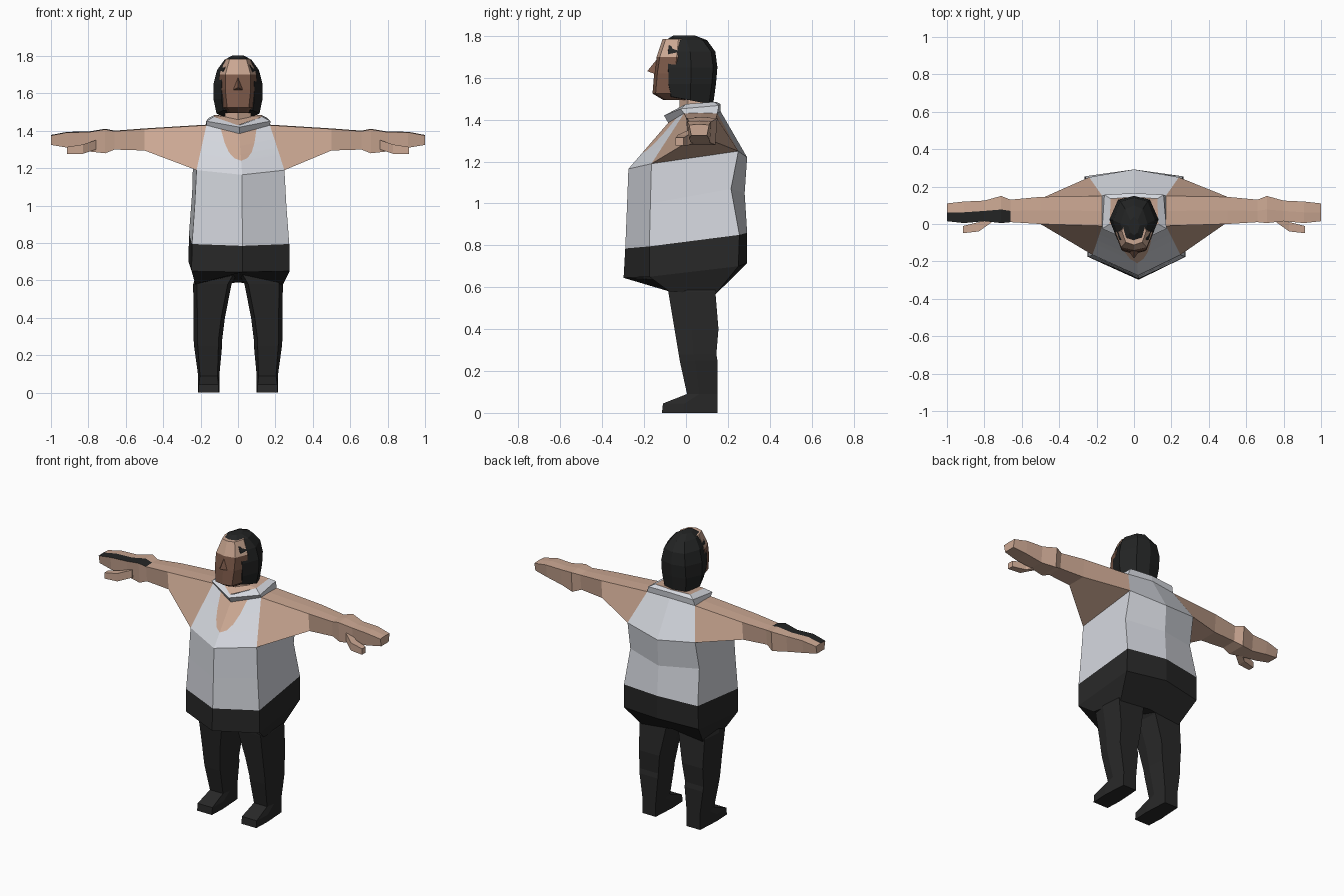
import bpy, bmesh
from mathutils import Vector

if "Cube" in bpy.data.objects:
    bpy.data.objects.remove(bpy.data.objects["Cube"])


def material(name, rgb):
    m = bpy.data.materials.new(name)
    m.diffuse_color = (*rgb, 1)
    m.use_nodes = True
    m.node_tree.nodes["Principled BSDF"].inputs["Base Color"].default_value = m.diffuse_color
    return m


SKIN = material("light_skin", (0.60, 0.39, 0.29))
FACE = material("brown_skin", (0.21, 0.105, 0.07))
SHIRT = material("pale_grey_cloth", (0.66, 0.68, 0.73))
PANTS = material("black_cloth", (0.021, 0.021, 0.021))
HAIR = material("black_hair", (0.017, 0.018, 0.018))


def make(name, verts, faces, mats, rule=None, mirror=False, skew=False, recalc=True):
    """Build a flat-shaded object; rule(centre) gives the material index."""
    verts = [Vector(v) for v in verts]
    if mirror:
        n = len(verts)
        verts += [Vector((-v.x, v.y, v.z)) for v in verts]
        faces = faces + [tuple(i + n for i in reversed(f)) for f in faces]
    if skew:  # the belly leans slightly to one side
        verts = [Vector((v.x + 0.08 * max(0, -v.y), v.y, v.z)) for v in verts]
    bm = bmesh.new()
    bv = [bm.verts.new(v) for v in verts]
    for f in faces:
        bm.faces.new([bv[i] for i in f])
    bmesh.ops.remove_doubles(bm, verts=bm.verts[:], dist=0.0005)
    if recalc:
        bmesh.ops.recalc_face_normals(bm, faces=bm.faces[:])
    if rule:
        for f in bm.faces:
            f.material_index = rule(f.calc_center_median())
    me = bpy.data.meshes.new(name)
    bm.to_mesh(me)
    bm.free()
    for m in mats:
        me.materials.append(m)
    ob = bpy.data.objects.new(name, me)
    bpy.context.collection.objects.link(ob)
    return ob


def loft(name, rings, mats, caps=(True, True), **kw):
    n = len(rings[0])
    verts = [v for r in rings for v in r]
    faces = [(k * n + i, k * n + (i + 1) % n, (k + 1) * n + (i + 1) % n, (k + 1) * n + i)
             for k in range(len(rings) - 1) for i in range(n)]
    if caps[0]:
        faces.append(tuple(range(n))[::-1])
    if caps[1]:
        faces.append(tuple(range(len(verts) - n, len(verts))))
    return make(name, verts, faces, mats, **kw)


def sym(*half):
    """Full ring from a half running front centre to back centre."""
    return list(half) + [(-x, y, z) for x, y, z in half[-2:0:-1]]


# Torso rings: front centre, front side, back side, back centre
chest = [(0, -0.275, 1.165), (0.235, -0.165, 1.19), (0.24, 0.25, 1.25), (0, 0.292, 1.22)]
waist = [(0, -0.282, 0.98), (0.245, -0.17, 1.0), (0.245, 0.215, 1.07), (0, 0.28, 1.05)]
belt = [(0, -0.29, 0.785), (0.26, -0.175, 0.795), (0.262, 0.255, 0.85), (0, 0.292, 0.86)]
hip = [(0, -0.298, 0.645), (0.262, -0.175, 0.65), (0.265, 0.25, 0.70), (0, 0.292, 0.715)]
seat = [(0, -0.09, 0.635), (0.235, -0.08, 0.58), (0.22, 0.14, 0.565), (0, 0.14, 0.59)]
base = [(0, -0.085, 1.385), (0.17, -0.01, 1.43), (0.17, 0.15, 1.43), (0, 0.165, 1.44)]
rim = [(0, -0.105, 1.42), (0.172, -0.025, 1.452), (0.158, 0.157, 1.468), (0, 0.165, 1.475)]
lip = [(0, -0.08, 1.43), (0.13, 0, 1.475), (0.125, 0.135, 1.485), (0, 0.145, 1.485)]

loft("shirt_body", [sym(*r) for r in (belt, waist, chest)], [SHIRT], (False, False), skew=True)
loft("trouser_hips", [sym(*r) for r in (seat, hip, belt)], [PANTS], (True, False), skew=True)
loft("collar", [sym(*r) for r in (base, rim, lip)], [SHIRT], (False, False), skew=True)
make("shirt_back", [chest[3], chest[2], base[2], base[3]], [(3, 2, 1, 0)], [SHIRT],
     mirror=True, recalc=False)

# Shirt front and scooped neckline, cut out of the same chest patch
a, b, c, d = (Vector(p) for p in (chest[0], chest[1], base[1], base[0]))


def on_chest(u, v):
    return a.lerp(b, u).lerp(d.lerp(c, u), v)


scoop = [(0.34, 0.0), (0.38, 0.17), (0.5, 0.3), (0.7, 0.42), (1.0, 0.56)]
cols = [(on_chest(0, v), on_chest(w, v), on_chest(1, v)) for v, w in scoop]
pts = [p for row in cols for p in row]
outer = [(3 * k + 1, 3 * k + 2, 3 * k + 5, 3 * k + 4) for k in range(4)]
inner = [(0, 4, 3)] + [(3 * k, 3 * k + 1, 3 * k + 4, 3 * k + 3) for k in range(1, 4)]
n = len(pts)
make("shirt_front", pts + [a, b], outer + [(n, n + 1, 2, 1)], [SHIRT],
     mirror=True, skew=True, recalc=False)
make("neckline", pts, inner, [SKIN], mirror=True, skew=True, recalc=False)

# Arms with hands, one carrying a dark streak along the top
shoulder = [chest[1], chest[2], base[2], (0.171, 0.07, 1.433), base[1]]


def arm_ring(x, y0, y1, z0, z1):
    return [(x, y0 + 0.01, z0), (x, y1 - 0.01, z0), (x, y1, z1),
            (x, y0 * 0.5 + y1 * 0.5, z1 + 0.003), (x, y0, z1)]


arm = [shoulder] + [arm_ring(*s) for s in (
    (0.50, 0.0, 0.145, 1.295, 1.41), (0.66, 0.01, 0.13, 1.30, 1.398),
    (0.71, 0.005, 0.15, 1.28, 1.408), (0.80, 0.015, 0.125, 1.29, 1.393),
    (0.91, 0.005, 0.12, 1.31, 1.392), (1.0, 0.015, 0.11, 1.325, 1.375))]
loft("arms", arm, [SKIN, HAIR], (False, True), mirror=True, skew=True,
     rule=lambda p: int(p.x < -0.67 and p.z > 1.366 and p.y < 0.066))


def thumb_ring(x, y, z, s):
    return [(x, y - s, z - s), (x, y + s, z - s), (x, y + s, z + s), (x, y - s, z + s)]


loft("thumbs", [thumb_ring(*t) for t in ((0.76, 0.035, 1.325, 0.025),
     (0.83, -0.015, 1.302, 0.025), (0.915, -0.03, 1.295, 0.019))], [SKIN], mirror=True)


# Legs and boots
def leg_ring(z, x0, x1, y0, y1, e=0.02):
    ym = y0 + 0.4 * (y1 - y0)
    return [(x0 + e, y0, z), (x1 - e, y0, z), (x1, ym, z),
            (x1 - 0.01, y1, z), (x0 + 0.01, y1, z), (x0, ym, z)]


loft("legs", [leg_ring(*r) for r in (
    (0.0, 0.10, 0.215, -0.115, 0.15, 0.005), (0.045, 0.10, 0.215, -0.11, 0.15, 0.005),
    (0.09, 0.10, 0.213, 0.005, 0.15, 0.01), (0.25, 0.085, 0.235, -0.03, 0.15),
    (0.28, 0.085, 0.237, -0.035, 0.145), (0.40, 0.07, 0.237, -0.055, 0.155),
    (0.58, 0.035, 0.24, -0.085, 0.14), (0.64, 0.0, 0.22, -0.09, 0.14))],
    [PANTS], mirror=True)


# Neck, face, nose and hair
def head_ring(z, w, y0, y1, tilt=0):
    ym = 0.5 * (y0 + y1)
    return sym((0, y0, z), (w * 0.68, y0 + 0.015, z), (w, ym, z - tilt / 2),
               (w * 0.65, y1 - 0.02, z - tilt), (0, y1, z - tilt))


loft("neck", [sym(*lip), sym((0, -0.03, 1.46), (0.07, 0.01, 1.475), (0.07, 0.11, 1.48), (0, 0.12, 1.48)),
     sym((0, -0.03, 1.54), (0.065, 0.01, 1.54), (0.065, 0.1, 1.54), (0, 0.11, 1.54))],
     [SKIN], (False, True))
loft("face", [head_ring(*r) for r in (
    (1.495, 0.055, -0.11, 0.05), (1.525, 0.085, -0.16, 0.05), (1.62, 0.1, -0.152, 0.05),
    (1.70, 0.1, -0.14, 0.05), (1.785, 0.065, -0.112, 0.04))], [FACE, SKIN],
    rule=lambda p: int(p.z > 1.705))
make("nose", [(-0.026, -0.148, 1.618), (0.026, -0.148, 1.618), (0, -0.185, 1.632), (0, -0.142, 1.685)],
     [(0, 1, 2), (0, 2, 3), (1, 3, 2), (0, 3, 1)], [FACE])
loft("hair", [head_ring(*r) for r in (
    (1.51, 0.115, -0.085, 0.13, 0.035), (1.57, 0.131, -0.098, 0.143), (1.65, 0.131, -0.1, 0.15),
    (1.725, 0.112, -0.1, 0.14), (1.78, 0.072, -0.095, 0.10), (1.803, 0.03, -0.06, 0.04))], [HAIR])
